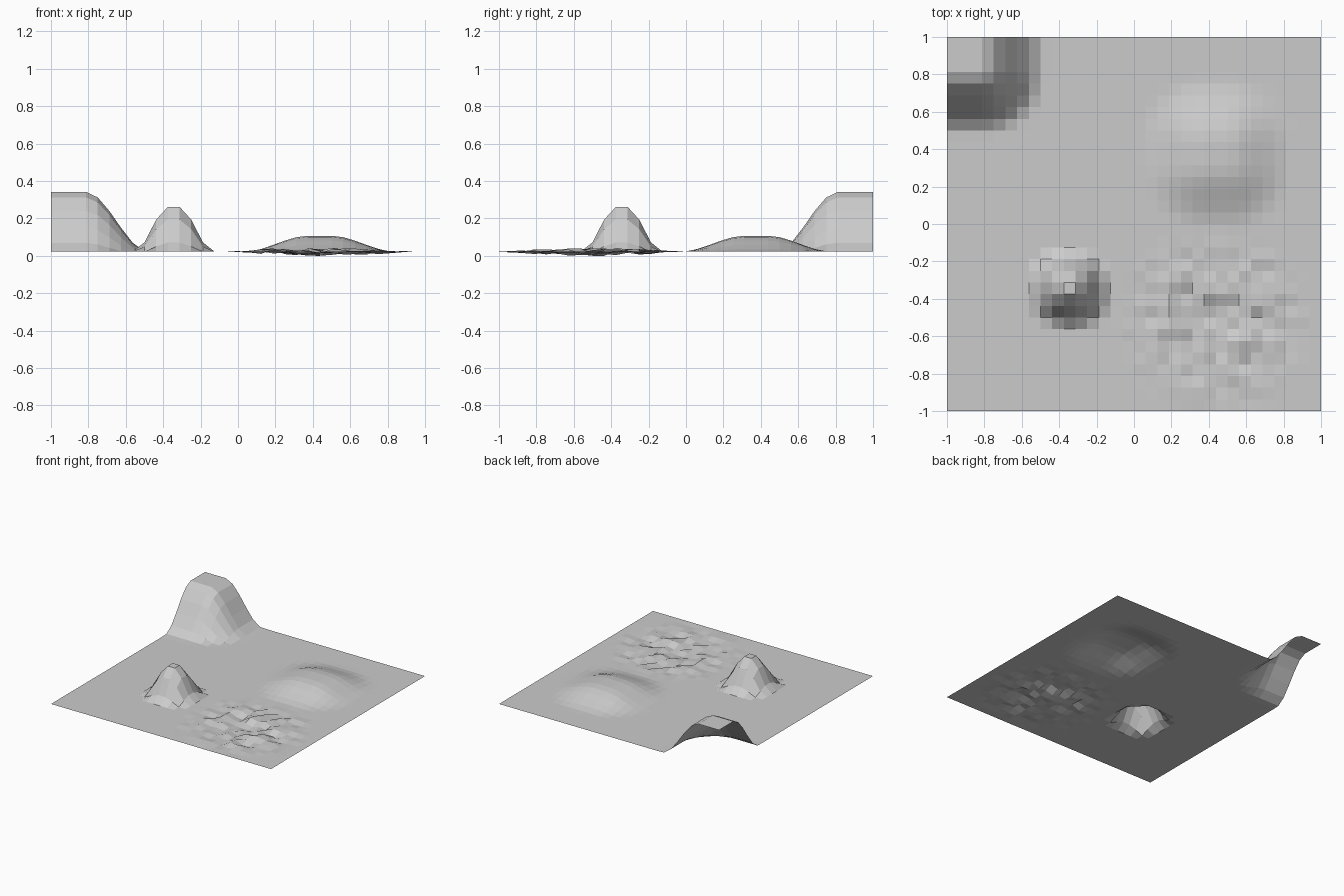
import bpy, bmesh, math, random

if "Cube" in bpy.data.objects:
    bpy.data.objects.remove(bpy.data.objects["Cube"], do_unlink=True)

random.seed(4)
CELLS = 32
BASE = 0.022


def falloff(dist, radius):
    """Smooth fade from one to zero at the radius."""
    u = max(0.0, 1.0 - dist / radius)
    return u * u * (3.0 - 2.0 * u)


def raise_hill(bm, x_range, y_range, height, radius):
    """Lift a flat plateau with smooth shoulders around it."""
    for v in bm.verts:
        dx = max(x_range[0] - v.co.x, 0.0, v.co.x - x_range[1])
        dy = max(y_range[0] - v.co.y, 0.0, v.co.y - y_range[1])
        v.co.z += height * falloff(math.hypot(dx, dy), radius)


def roughen(bm, centre, radius, depth):
    """Random bumps that fade out at the patch border."""
    bumps = {}
    for v in bm.verts:
        d = math.hypot(v.co.x - centre[0], v.co.y - centre[1])
        if d < radius:
            bumps[v] = random.uniform(-1, 1) * math.sqrt(falloff(d, radius))
    scale = depth / -min(bumps.values())
    for v, bump in bumps.items():
        v.co.z += bump * scale


# Flat ground sheet
bm = bmesh.new()
bmesh.ops.create_grid(bm, x_segments=CELLS, y_segments=CELLS, size=1.0)
for vert in bm.verts:
    vert.co.z = BASE

# Corner cliff, steep peak, broad mound and rough patch
raise_hill(bm, (-1.0, -0.8125), (0.8125, 1.0), 0.32, 0.33)
raise_hill(bm, (-0.375, -0.3125), (-0.375, -0.3125), 0.24, 0.177)
raise_hill(bm, (0.375, 0.5), (0.3125, 0.4375), 0.085, 0.34)
roughen(bm, (0.43, -0.52), 0.5, BASE)

mesh = bpy.data.meshes.new("terrain")
bm.to_mesh(mesh)
bm.free()
terrain = bpy.data.objects.new("terrain", mesh)
bpy.context.scene.collection.objects.link(terrain)

# Plain grey surface, flat shaded
grey = bpy.data.materials.new("light_grey")
grey.use_nodes = True
colour = (0.6, 0.6, 0.6, 1.0)
grey.diffuse_color = colour
grey.node_tree.nodes["Principled BSDF"].inputs["Base Color"].default_value = colour
mesh.materials.append(grey)
for poly in mesh.polygons:
    poly.use_smooth = False
